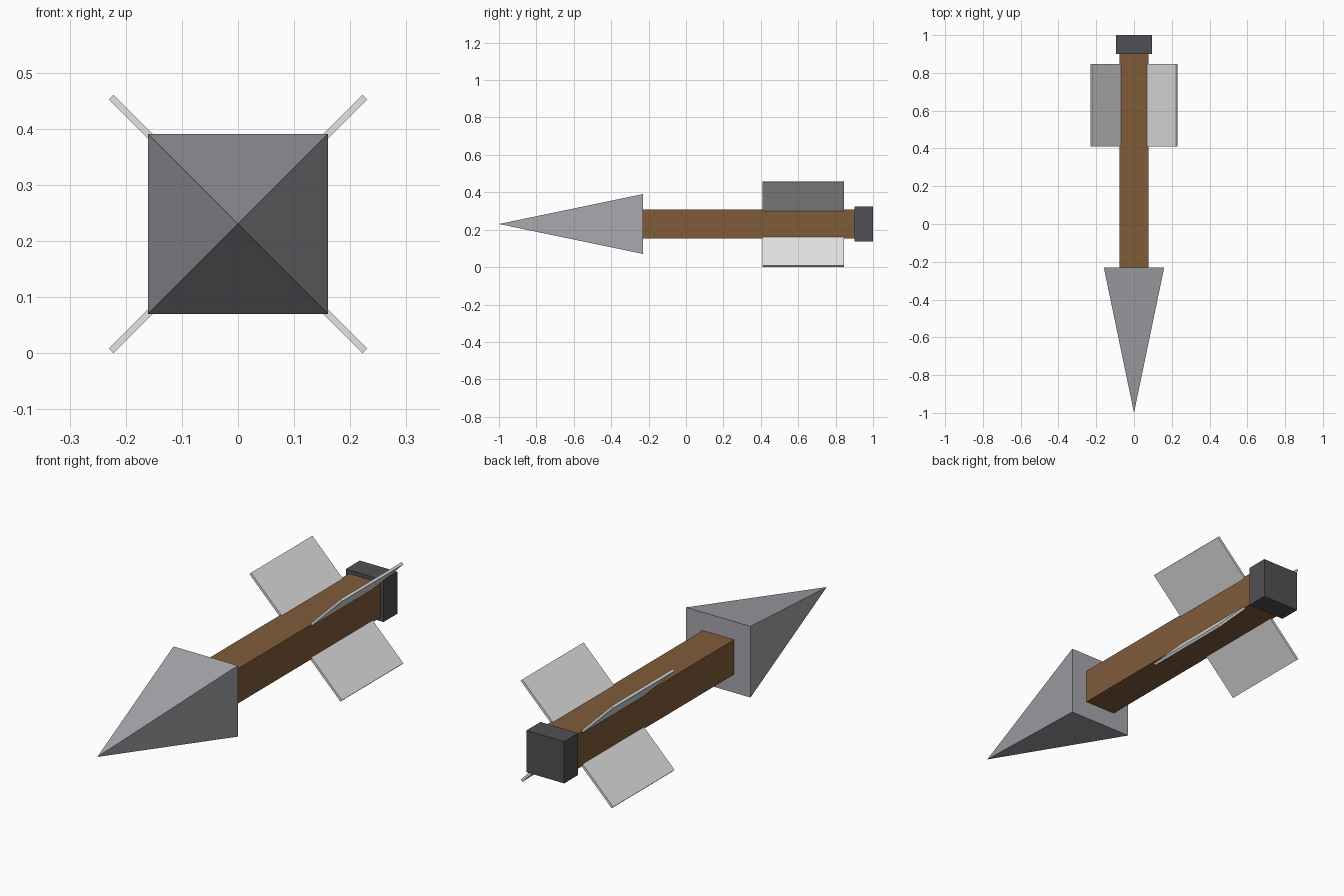
import bpy, bmesh, math
from mathutils import Matrix, Vector

if "Cube" in bpy.data.objects:
    bpy.data.objects.remove(bpy.data.objects["Cube"])

CZ = 0.2305  # height of the arrow's axis


def material(name, rgb):
    m = bpy.data.materials.new(name)
    m.diffuse_color = (*rgb, 1.0)
    m.use_nodes = True
    m.node_tree.nodes["Principled BSDF"].inputs["Base Color"].default_value = m.diffuse_color
    return m


STEEL = material("steel grey", (0.39, 0.38, 0.41))
WOOD = material("brown wood", (0.216, 0.107, 0.042))
DARK = material("dark grey", (0.081, 0.081, 0.091))
FIN = material("light grey", (0.77, 0.77, 0.77))


def finish(name, bm, mat):
    bmesh.ops.recalc_face_normals(bm, faces=bm.faces)
    me = bpy.data.meshes.new(name)
    bm.to_mesh(me)
    bm.free()
    me.materials.append(mat)
    ob = bpy.data.objects.new(name, me)
    bpy.context.collection.objects.link(ob)
    return ob


def box(name, lo, hi, mat, angle=0.0):
    """Box given relative to the axis, turned about the axis, lifted to height."""
    lo, hi = Vector(lo), Vector(hi)
    bm = bmesh.new()
    bmesh.ops.create_cube(bm, size=1.0)
    size = hi - lo
    m = (Matrix.Translation((0, 0, CZ)) @ Matrix.Rotation(angle, 4, 'Y')
         @ Matrix.Translation((lo + hi) / 2) @ Matrix.Diagonal((*size, 1)))
    bmesh.ops.transform(bm, matrix=m, verts=bm.verts)
    return finish(name, bm, mat)


# Shaft and the block at its tail
box("shaft", (-0.078, -0.23, -0.078), (0.078, 0.90, 0.078), WOOD)
box("tail_block", (-0.094, 0.90, -0.094), (0.094, 1.0, 0.094), DARK)

# Four diagonal fins growing out of the shaft's corners
for i in range(4):
    box(f"fin_{i + 1}", (0.10, 0.41, -0.0057), (0.32, 0.846, 0.0057), FIN,
        math.radians(45 + 90 * i))

# Pyramid head pointing to the front
bm = bmesh.new()
h = 0.16
base = [bm.verts.new((x * h, -0.23, CZ + z * h))
        for x, z in ((-1, -1), (1, -1), (1, 1), (-1, 1))]
tip = bm.verts.new((0, -1.0, CZ))
bm.faces.new(base)
for i in range(4):
    bm.faces.new((base[i], base[(i + 1) % 4], tip))
finish("arrow_head", bm, STEEL)
